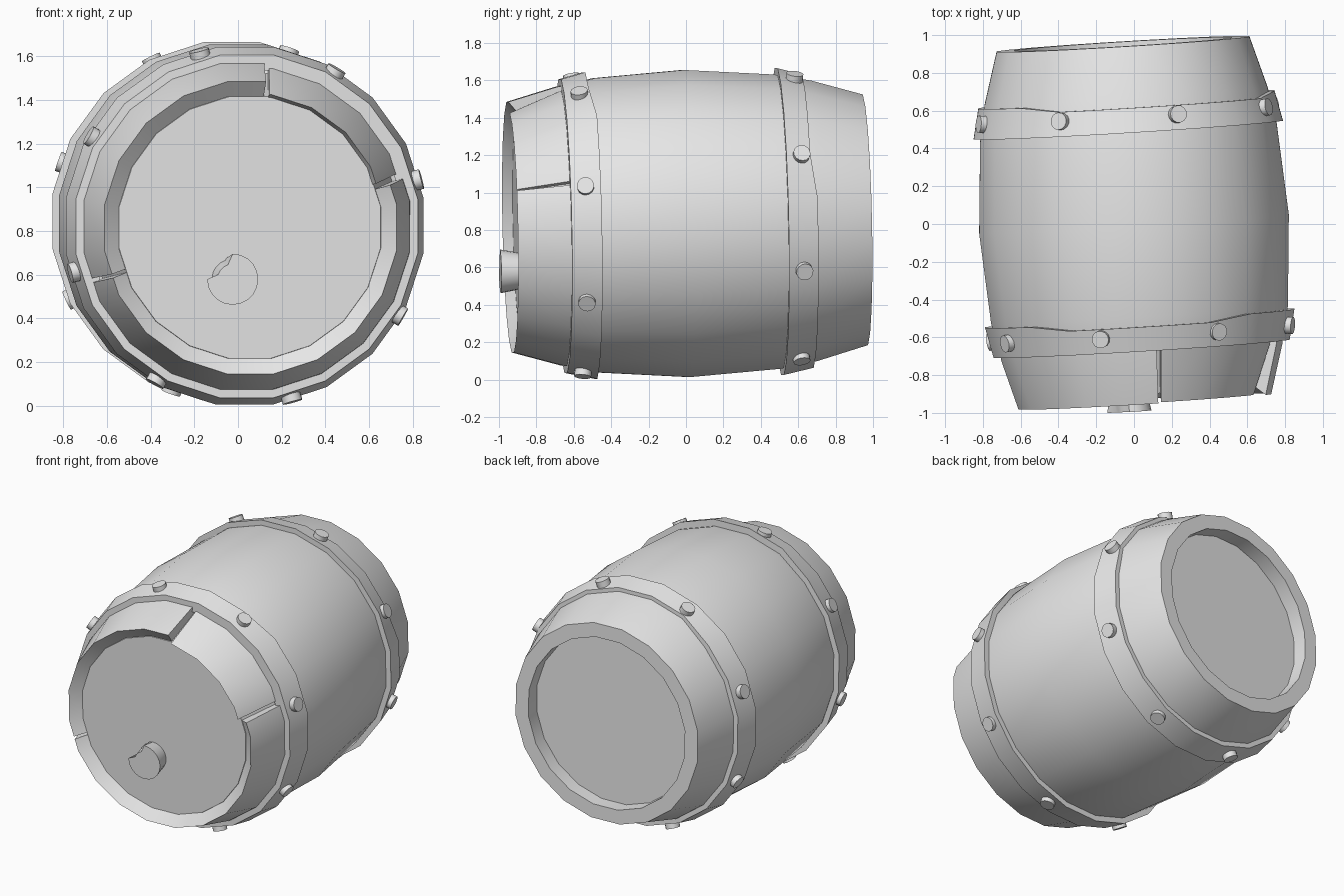
import bpy, bmesh, math
from mathutils import Matrix, Vector

cube = bpy.data.objects.get("Cube")
if cube:
    bpy.data.objects.remove(cube, do_unlink=True)

SIDES = 20
STEP = 360 / SIDES
# The whole barrel rests slightly turned and tipped
POSE = (Matrix.Translation((0, 0, 0.835)) @ Matrix.Rotation(math.radians(3.5), 4, 'Z')
        @ Matrix.Rotation(math.radians(1.2), 4, 'X'))

grey = bpy.data.materials.new("plain grey")
grey.use_nodes = True
grey.diffuse_color = (0.8, 0.8, 0.8, 1)
grey.node_tree.nodes["Principled BSDF"].inputs["Base Color"].default_value = (0.8, 0.8, 0.8, 1)


def finish(name, bm):
    """Turn a bmesh into a posed, shaded object."""
    bmesh.ops.recalc_face_normals(bm, faces=bm.faces)
    bm.transform(POSE)
    mesh = bpy.data.meshes.new(name)
    bm.to_mesh(mesh)
    bm.free()
    mesh.materials.append(grey)
    ob = bpy.data.objects.new(name, mesh)
    bpy.context.collection.objects.link(ob)
    bpy.ops.object.select_all(action='DESELECT')
    ob.select_set(True)
    bpy.context.view_layer.objects.active = ob
    bpy.ops.object.shade_smooth_by_angle(angle=math.radians(30))


def point(radius, y, deg):
    """Point on the faceted barrel; radii are measured to the flats."""
    off = (deg + STEP / 2) % STEP - STEP / 2
    r = radius / math.cos(math.radians(off))
    a = math.radians(deg)
    return (r * math.cos(a), y, r * math.sin(a))


def sweep(name, profile, angles, ring=True, closed=True):
    """Sweep a profile, given per angle as (radius, y) points, around the axis."""
    bm = bmesh.new()
    rows = [[bm.verts.new(point(r, y, a)) for r, y in profile(a)] for a in angles]
    n = len(rows[0])
    pairs = list(zip(rows, rows[1:]))
    if ring:
        pairs.append((rows[-1], rows[0]))
    for a, b in pairs:
        for i in range(n if closed else n - 1):
            j = (i + 1) % n
            bm.faces.new((a[i], a[j], b[j], b[i]))
    if not ring:                        # end caps of an arc
        bm.faces.new(rows[0])
        bm.faces.new(rows[-1])
    if not closed:                      # flat lids
        bm.faces.new([row[0] for row in rows])
        bm.faces.new([row[-1] for row in rows])
    finish(name, bm)


corners = [STEP / 2 + STEP * i for i in range(2 * SIDES)]
full = corners[:SIDES]


def arc(start, end):
    return [start] + [a for a in corners if start + 0.5 < a < end - 0.5] + [end]


# Body with the front lid and the recessed back lid
body = [(0.60, -0.89), (0.70, -0.62), (0.757, -0.60), (0.787, -0.48),
        (0.821, 0.0), (0.787, 0.48), (0.75, 0.68), (0.67, 0.955),
        (0.575, 0.955), (0.575, 0.855)]
sweep("barrel_body", lambda a: body, full, closed=False)

# Front rim staves, with a crack on the left and one stretch sunk inward
rim = [(0.757, -0.60), (0.745, -0.68), (0.67, -0.942), (0.60, -0.885), (0.69, -0.62)]
sunken = [(0.745, -0.60), (0.733, -0.64), (0.61, -0.938), (0.595, -0.885), (0.68, -0.62)]
sweep("front_rim_upper", lambda a: rim, arc(84, 198.5), ring=False)
sweep("front_rim_lower", lambda a: rim, arc(200, 377), ring=False)
sweep("front_rim_sunken", lambda a: sunken, arc(19.3, 82), ring=False)

# Hoops with a dented rear edge, each with eight rivets
for name, side, offset, dent in (("front", -1, 15, (60, 120)), ("back", 1, 26, (25, 120))):
    def band(a):
        push = 0.03 if dent[0] < a < dent[1] else 0
        front, back = sorted((side * 0.66, side * 0.50))
        y = {-1: (front, back - push), 1: (back - push, front)}[side]
        return [(0.785, y[0]), (0.82, y[1]), (0.76, y[1]), (0.715, y[0])]

    sweep(name + "_hoop", band, full)
    for k in range(8):
        a = math.radians(offset + 45 * k)
        out = Vector((math.cos(a), side * 0.12, math.sin(a))).normalized()
        centre = Vector((0.805 * math.cos(a), side * 0.58, 0.805 * math.sin(a)))
        bm = bmesh.new()
        place = Matrix.Translation(centre) @ out.to_track_quat('Z', 'Y').to_matrix().to_4x4()
        bmesh.ops.create_cone(bm, cap_ends=True, segments=14, radius1=0.046,
                              radius2=0.046, depth=0.06, matrix=place)
        finish(f"{name}_rivet_{k + 1}", bm)

# Flared bung with a chip out of its upper left edge
bm = bmesh.new()
bmesh.ops.create_cone(bm, cap_ends=True, segments=20, radius1=0.093, radius2=0.117, depth=0.13)
for v in bm.verts:
    if v.co.z > 0 and 100 < math.degrees(math.atan2(v.co.y, v.co.x)) < 175:
        v.co.x *= 0.6
        v.co.y *= 0.6
bm.transform(Matrix.Translation((-0.085, -0.93, -0.235)) @ Matrix.Rotation(math.radians(90), 4, 'X'))
finish("bung", bm)
